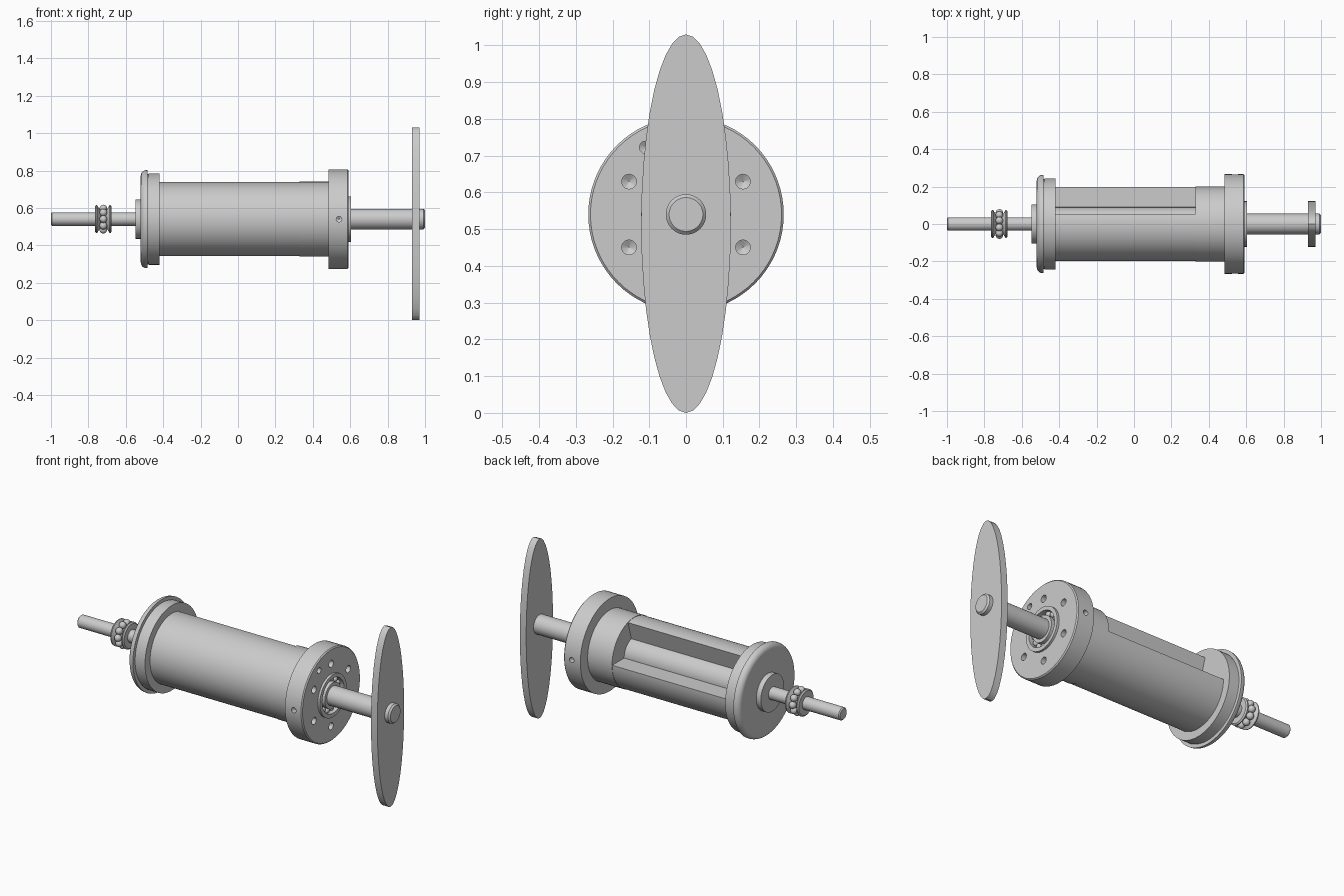
import bpy, bmesh
from math import cos, sin, radians, pi
from mathutils import Matrix, Vector

if "Cube" in bpy.data.objects:
    bpy.data.objects.remove(bpy.data.objects["Cube"])

AXIS_Z = 0.54  # height of the shaft axis, which runs along x


def finish(name, bm, smooth=True):
    bmesh.ops.recalc_face_normals(bm, faces=bm.faces[:])
    me = bpy.data.meshes.new(name)
    bm.to_mesh(me)
    bm.free()
    ob = bpy.data.objects.new(name, me)
    bpy.context.collection.objects.link(ob)
    if smooth:
        shade(ob)
    return ob


def shade(ob):
    bpy.ops.object.select_all(action='DESELECT')
    ob.select_set(True)
    bpy.context.view_layer.objects.active = ob
    bpy.ops.object.shade_smooth_by_angle(angle=radians(32))


def lathe(name, profile, start=0, end=360, segs=64):
    """Turn a closed (x, radius) outline about the shaft axis."""
    bm = bmesh.new()
    full = end - start == 360
    rings = []
    for i in range(segs if full else segs + 1):
        a = radians(start + (end - start) * i / segs)
        rings.append([bm.verts.new((x, r * cos(a), AXIS_Z + r * sin(a))) for x, r in profile])
    n = len(profile)
    for i in range(segs):
        p, q = rings[i], rings[(i + 1) % len(rings)]
        for j in range(n):
            k = (j + 1) % n
            bm.faces.new((p[j], p[k], q[k], q[j]))
    if not full:
        bm.faces.new(rings[0])
        bm.faces.new(rings[-1])
    bmesh.ops.remove_doubles(bm, verts=bm.verts[:], dist=1e-5)
    return finish(name, bm)


def rod(name, x0, x1, r, c=0.0):
    ends = [(x0, 0), (x0, r - c), (x0 + c, r), (x1 - c, r), (x1, r - c), (x1, 0)]
    if c == 0:
        ends = [(x0, 0), (x0, r), (x1, r), (x1, 0)]
    return lathe(name, ends, segs=48)


def tube(name, x0, x1, r0, r1, **kw):
    return lathe(name, [(x0, r0), (x0, r1), (x1, r1), (x1, r0)], **kw)


def balls(name, x, ring_r, r, count):
    bm = bmesh.new()
    for i in range(count):
        a = 2 * pi * i / count
        pos = Matrix.Translation((x, ring_r * cos(a), AXIS_Z + ring_r * sin(a)))
        bmesh.ops.create_uvsphere(bm, u_segments=16, v_segments=10, radius=r, matrix=pos)
    return finish(name, bm)


# Shafts
rod("rear_shaft", -1.0, -0.45, 0.036, 0.006)
rod("inner_rod", -0.45, 0.45, 0.09)
rod("front_shaft", 0.44, 1.0, 0.055, 0.009)

# Thrust bearing on the rear shaft
balls("thrust_balls", -0.72, 0.06, 0.02, 10)
for side, s in (("rear", -1), ("front", 1)):
    lathe(f"thrust_washer_{side}", [(-0.72 + s * d, r) for d, r in
          ((0.044, 0.034), (0.044, 0.068), (0.038, 0.075), (0.033, 0.075),
           (0.031, 0.07), (0.02, 0.054), (0.014, 0.046), (0.014, 0.034))], segs=40)

# Rear flange: boss, rounded rim and step
tube("rear_boss", -0.549, -0.515, 0.034, 0.105)
rim = [(-0.52, 0.03), (-0.52, 0.232)]
rim += [(-0.49 - 0.03 * cos(radians(t)), 0.232 + 0.03 * sin(radians(t))) for t in range(15, 91, 15)]
lathe("rear_rim", rim + [(-0.484, 0.262), (-0.484, 0.242), (-0.47, 0.238), (-0.47, 0.03)])
tube("rear_step", -0.479, -0.42, 0.03, 0.244)

# Barrel with a wedge window at the upper back, and its front sleeve
tube("barrel", -0.43, 0.34, 0.085, 0.198, start=74, end=360)
tube("front_sleeve", 0.33, 0.5, 0.05, 0.2)

# Front collar
collar = lathe("front_collar", [(0.485, 0.11), (0.485, 0.266), (0.586, 0.266),
                                (0.592, 0.26), (0.592, 0.11)], segs=72)

# Drill the collar: six face holes, one pin hole and two side holes
bm = bmesh.new()


def drill(pos, direction, r, depth):
    rot = Vector((0, 0, 1)).rotation_difference(Vector(direction)).to_matrix().to_4x4()
    # straight bore followed by a conical tip, as one closed solid
    rings = []
    for d in (0.02, -depth):
        rings.append([bm.verts.new(Matrix.Translation(pos) @ rot @
                      Vector((r * cos(2 * pi * i / 20), r * sin(2 * pi * i / 20), d)))
                      for i in range(20)])
    tip = bm.verts.new(Matrix.Translation(pos) @ rot @ Vector((0, 0, -depth - r * 0.6)))
    bm.faces.new(rings[0])
    for i in range(20):
        k = (i + 1) % 20
        bm.faces.new((rings[0][i], rings[0][k], rings[1][k], rings[1][i]))
        bm.faces.new((rings[1][i], rings[1][k], tip))


for deg, rad, r in [(30 + 60 * i, 0.179, 0.02) for i in range(6)] + [(121, 0.213, 0.017)]:
    a = radians(deg)
    drill((0.592, rad * cos(a), AXIS_Z + rad * sin(a)), (1, 0, 0), r, 0.03)
for s in (-1, 1):
    drill((0.54, s * 0.266, AXIS_Z), (0, s, 0), 0.015, 0.03)
cutter = finish("hole_cutter", bm, smooth=False)
cutter.hide_render = True
mod = collar.modifiers.new("holes", 'BOOLEAN')
mod.object = cutter
mod.operation = 'DIFFERENCE'
mod.solver = 'EXACT'
bpy.context.view_layer.objects.active = collar
bpy.ops.object.modifier_apply(modifier=mod.name)
bpy.data.objects.remove(cutter, do_unlink=True)
shade(collar)

# Ball bearing seated in the collar
tube("bearing_outer_ring", 0.5, 0.605, 0.1, 0.122)
tube("bearing_inner_ring", 0.5, 0.603, 0.05, 0.074)
balls("bearing_balls", 0.575, 0.087, 0.016, 14)
tube("bearing_back_plate", 0.5, 0.55, 0.05, 0.11)

# Elliptical end plate
bm = bmesh.new()
N = 40
edges = [[bm.verts.new((x, 0.122 * cos(2 * pi * i / N), 0.515 + 0.515 * sin(2 * pi * i / N)))
          for i in range(N)] for x in (0.93, 0.97)]
for ring in edges:
    bm.faces.new(ring)
for i in range(N):
    k = (i + 1) % N
    bm.faces.new((edges[0][i], edges[0][k], edges[1][k], edges[1][i]))
finish("end_plate", bm)
